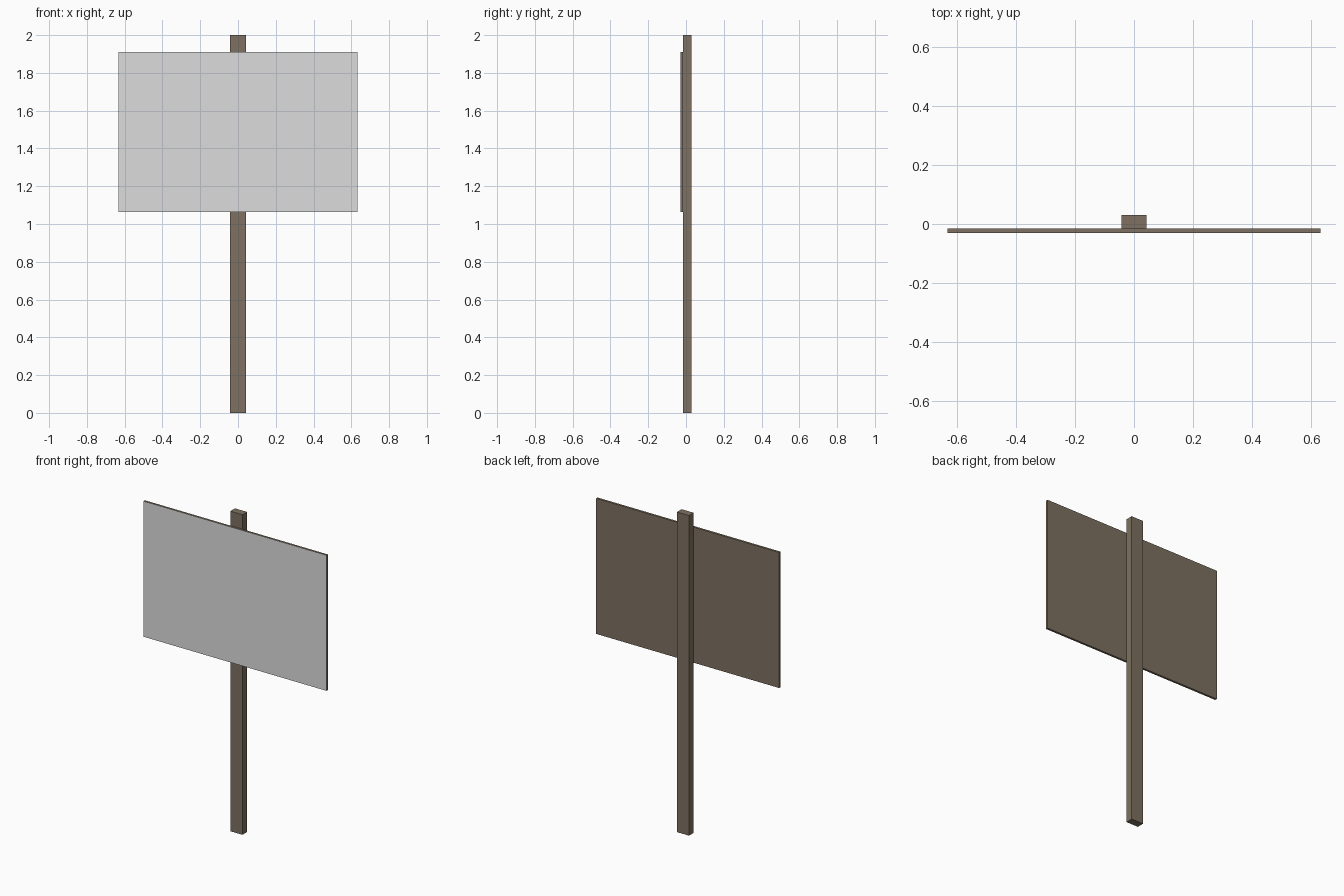
import bpy

if "Cube" in bpy.data.objects:
    bpy.data.objects.remove(bpy.data.objects["Cube"])


def material(name, rgb):
    m = bpy.data.materials.new(name)
    m.diffuse_color = (*rgb, 1.0)
    m.use_nodes = True
    m.node_tree.nodes["Principled BSDF"].inputs["Base Color"].default_value = m.diffuse_color
    return m


wood = material("brown_wood", (0.21, 0.167, 0.119))
grey = material("light_grey", (0.72, 0.72, 0.72))


def box(name, lo, hi, *mats):
    """Box spanning the two corners, with the given material slots."""
    centre = [(a + b) / 2 for a, b in zip(lo, hi)]
    size = [b - a for a, b in zip(lo, hi)]
    bpy.ops.mesh.primitive_cube_add(size=1, location=centre)
    obj = bpy.context.object
    obj.name = name
    obj.scale = size
    bpy.ops.object.transform_apply(location=False, rotation=False, scale=True)
    for m in mats:
        obj.data.materials.append(m)
    return obj


# Upright post
box("post", (-0.042, -0.016, 0), (0.042, 0.03, 2), wood)

# Sign board fixed to the front of the post
board = box("sign_board", (-0.632, -0.03, 1.063), (0.632, -0.016, 1.91), wood, grey)

# Blank grey sign face on the front side only
for face in board.data.polygons:
    face.material_index = 1 if face.normal.y < -0.9 else 0
